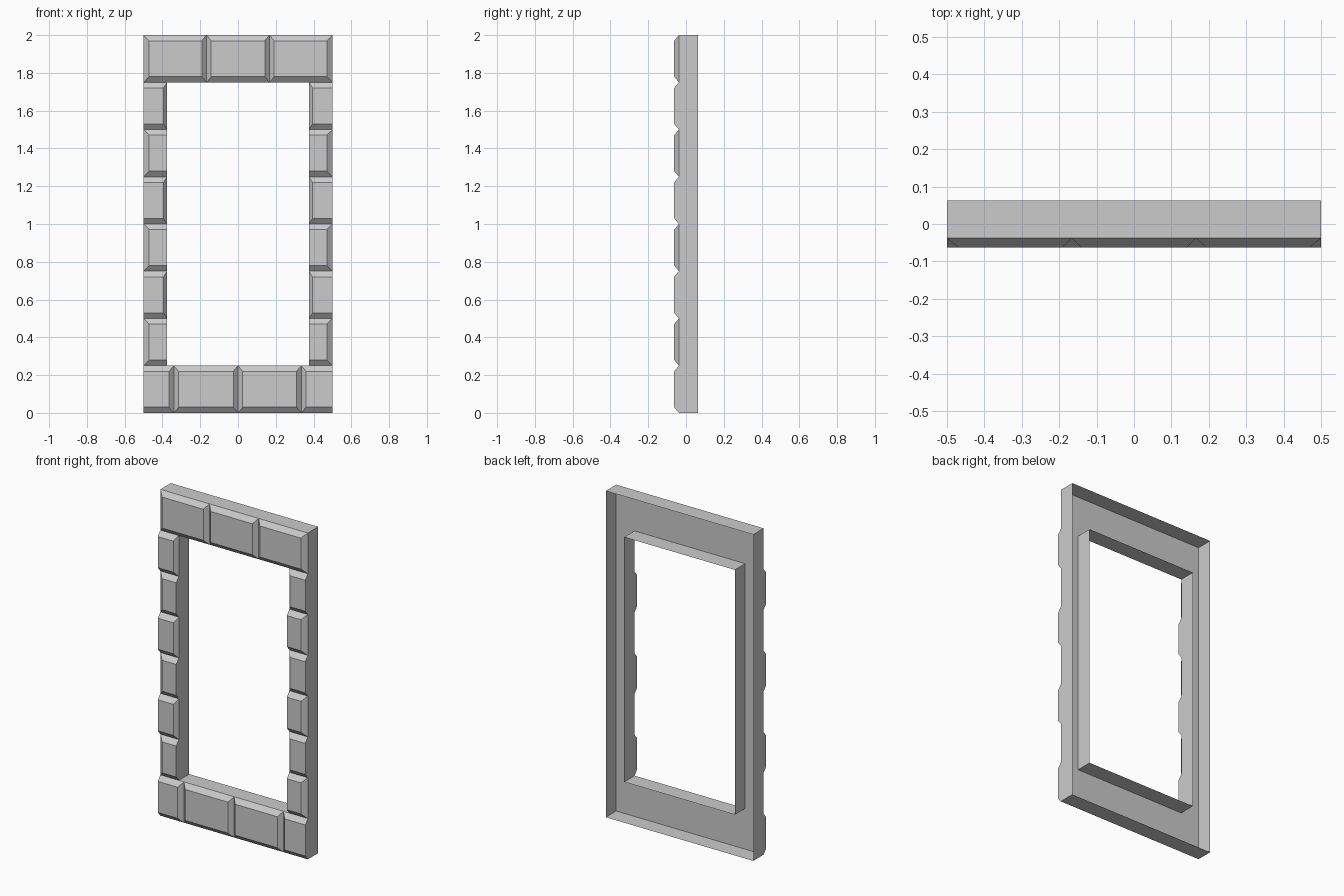
import bpy
import bmesh

cube = bpy.data.objects.get("Cube")
if cube:
    bpy.data.objects.remove(cube)

stone = bpy.data.materials.new("grey stone")
stone.use_nodes = True
grey = (0.6, 0.6, 0.6, 1)
stone.diffuse_color = grey
stone.node_tree.nodes["Principled BSDF"].inputs["Base Color"].default_value = grey

BACK, PLATE, FACE = 0.0625, -0.0375, -0.0625
EDGE, SEAM, INNER = 0.03, 0.025, 0.02


def finish(name, bm):
    mesh = bpy.data.meshes.new(name)
    bm.to_mesh(mesh)
    bm.free()
    mesh.materials.append(stone)
    obj = bpy.data.objects.new(name, mesh)
    bpy.context.scene.collection.objects.link(obj)


def ring(bm, x0, x1, z0, z1, y):
    return [bm.verts.new((x, y, z)) for x, z in ((x0, z0), (x1, z0), (x1, z1), (x0, z1))]


def bridge(bm, a, b):
    for i in range(4):
        j = (i + 1) % 4
        bm.faces.new((a[i], a[j], b[j], b[i]))


def brick(name, x0, x1, z0, z1, left_bevel, right_bevel):
    """Raised block with sloped edges; a zero bevel leaves that side square."""
    bm = bmesh.new()
    base = ring(bm, x0, x1, z0, z1, PLATE)
    top = ring(bm, x0 + left_bevel, x1 - right_bevel, z0 + EDGE, z1 - EDGE, FACE)
    bridge(bm, base, top)
    bm.faces.new(top)
    finish(name, bm)


# Hollow frame: front plate, outer walls and opening walls, open at the back
bm = bmesh.new()
outer_back = ring(bm, -0.5, 0.5, 0, 2, BACK)
outer_front = ring(bm, -0.5, 0.5, 0, 2, PLATE)
inner_front = ring(bm, -0.375, 0.375, 0.25, 1.75, PLATE)
inner_back = ring(bm, -0.375, 0.375, 0.25, 1.75, BACK)
bridge(bm, outer_back, outer_front)
bridge(bm, outer_front, inner_front)
bridge(bm, inner_front, inner_back)
finish("frame_shell", bm)

# Lintel and sill bricks
for i in range(3):
    x = -0.5 + i / 3
    brick(f"lintel_brick_{i + 1}", x, x + 1 / 3, 1.75, 2,
          EDGE if i == 0 else SEAM, EDGE if i == 2 else SEAM)

seams = [-0.5, -0.34, 0, 0.335, 0.5]
for i, (x0, x1) in enumerate(zip(seams, seams[1:])):
    brick(f"sill_brick_{i + 1}", x0, x1, 0, 0.25,
          0 if i == 0 else SEAM, 0 if i == 3 else SEAM)

# Jamb bricks, bevelled alternately on the outer and the inner side
for i in range(6):
    z = 0.25 + i * 0.25
    outer, inner = (EDGE, 0) if i % 2 == 0 else (0, INNER)
    brick(f"right_jamb_brick_{i + 1}", -0.5, -0.375, z, z + 0.25, outer, inner)
    brick(f"left_jamb_brick_{i + 1}", 0.375, 0.5, z, z + 0.25, inner, outer)
